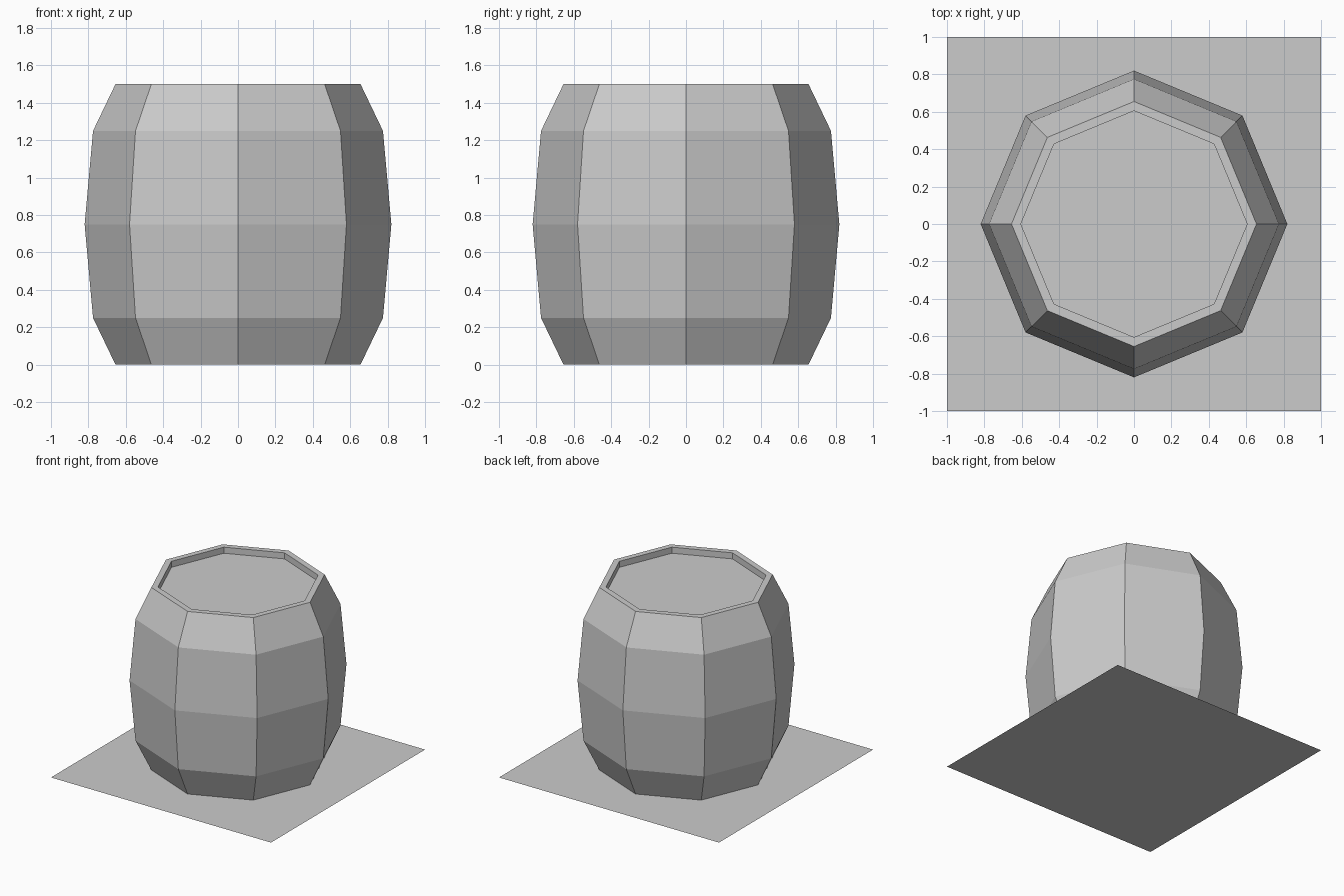
import bpy, bmesh
from math import cos, sin, pi

if "Cube" in bpy.data.objects:
    bpy.data.objects.remove(bpy.data.objects["Cube"])

SIDES = 8

# Barrel profile (radius, height): lower recess, staves, rim, sunken lid
profile = [(0.605, 0.05), (0.605, 0), (0.655, 0), (0.775, 0.25), (0.82, 0.75),
           (0.775, 1.25), (0.655, 1.5), (0.605, 1.5), (0.605, 1.45)]

bm = bmesh.new()
rings = [[bm.verts.new((r * cos(2 * pi * i / SIDES), r * sin(2 * pi * i / SIDES), z))
          for i in range(SIDES)] for r, z in profile]
for a, b in zip(rings, rings[1:]):
    for i in range(SIDES):
        j = (i + 1) % SIDES
        bm.faces.new((a[i], a[j], b[j], b[i]))

# Lid and bottom board
bm.faces.new(rings[-1])
bm.faces.new(rings[0][::-1])
bmesh.ops.recalc_face_normals(bm, faces=bm.faces)

mesh = bpy.data.meshes.new("barrel")
bm.to_mesh(mesh)
bm.free()
bpy.context.collection.objects.link(bpy.data.objects.new("barrel", mesh))

# Square base sheet
bpy.ops.mesh.primitive_plane_add(size=2)
bpy.context.object.name = "base_sheet"
